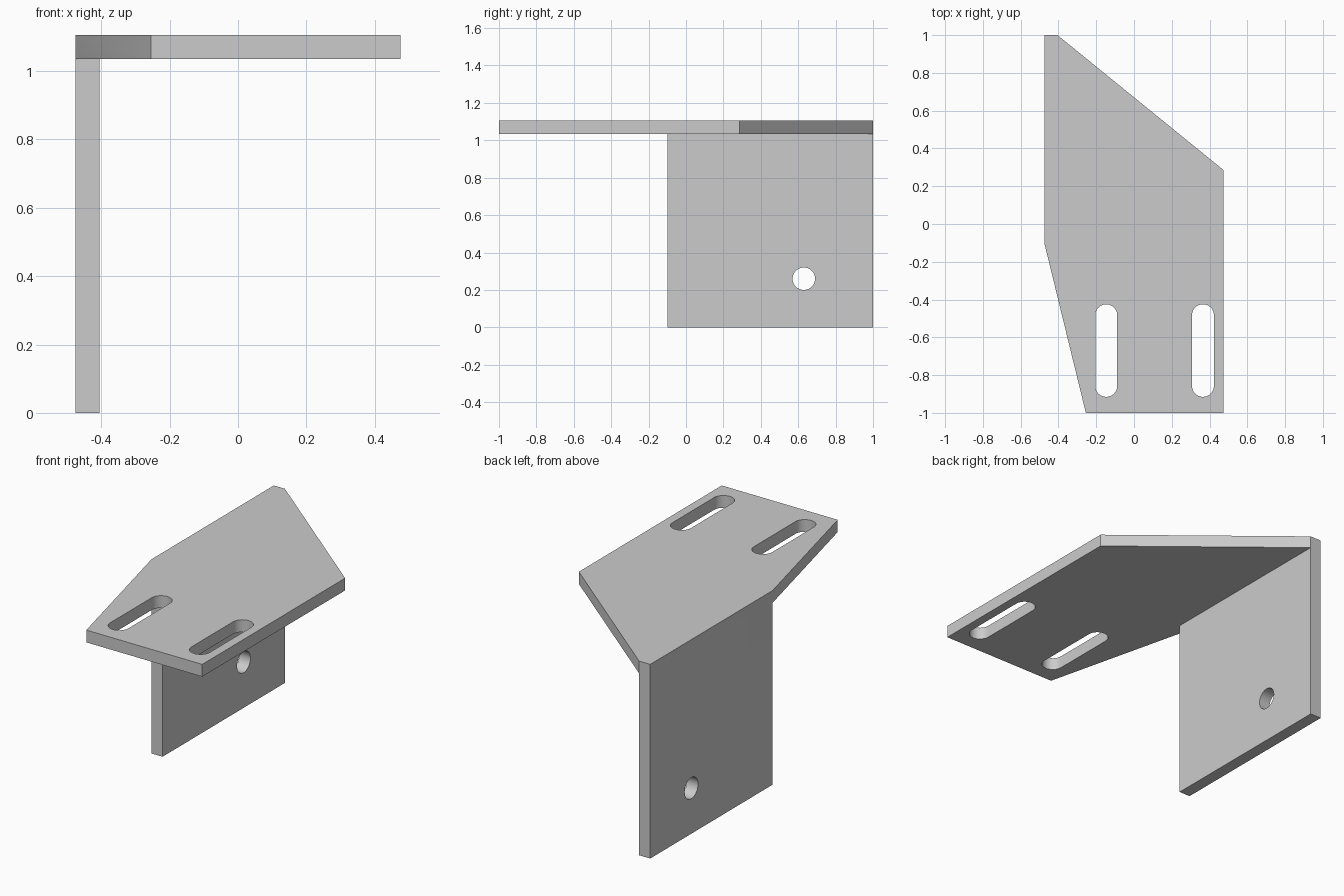
import bpy, bmesh
from math import pi, cos, sin
from mathutils import Vector

cube = bpy.data.objects.get("Cube")
if cube:
    bpy.data.objects.remove(cube, do_unlink=True)

steel = bpy.data.materials.new("plain_grey_metal")
steel.use_nodes = True
GREY = (0.6, 0.6, 0.6, 1)
steel.diffuse_color = GREY
steel.node_tree.nodes["Principled BSDF"].inputs["Base Color"].default_value = GREY

TOP, UNDER = 1.105, 1.035      # plate surfaces
OUTER, INNER = -0.475, -0.405  # wall surfaces
WALL_FRONT = -0.1


def make_object(name, bm):
    bmesh.ops.recalc_face_normals(bm, faces=bm.faces)
    mesh = bpy.data.meshes.new(name)
    bm.to_mesh(mesh)
    bm.free()
    mesh.materials.append(steel)
    obj = bpy.data.objects.new(name, mesh)
    bpy.context.collection.objects.link(obj)
    return obj


def extrude(bm, faces, offset):
    """Extrude faces by an offset, keeping the starting faces."""
    new = bmesh.ops.extrude_face_region(bm, geom=faces, use_keep_orig=True)["geom"]
    verts = [v for v in new if isinstance(v, bmesh.types.BMVert)]
    bmesh.ops.translate(bm, vec=offset, verts=verts)


def slot_cutter(name, centre, along, across, radius, half_length=0, steps=24):
    """Rounded slot prism; with no half length it is a round hole."""
    bm = bmesh.new()
    normal = along.cross(across)
    verts = []
    for end in (1, -1):
        for i in range(steps + (1 if half_length else 0)):
            a = pi * i / steps - pi / 2
            p = along * (cos(a) * radius + half_length) + across * sin(a) * radius
            verts.append(bm.verts.new(centre + p * end - normal * 0.1))
    extrude(bm, [bm.faces.new(verts)], normal * 0.2)
    cutter = make_object(name, bm)
    cutter.hide_render = True
    return cutter


# Bracket: cornered top plate with a wall drawn down from one edge
bm = bmesh.new()
wall_front, wall_back, inner_back, inner_front = [
    bm.verts.new((x, y, UNDER)) for x, y in
    ((OUTER, WALL_FRONT), (OUTER, 1), (INNER, 1), (INNER, WALL_FRONT))]
rim = [bm.verts.new((x, y, UNDER)) for x, y in
       ((0.475, 0.285), (0.475, -1), (-0.255, -1))]
wall_foot = bm.faces.new((wall_front, wall_back, inner_back, inner_front))
plate_foot = bm.faces.new((inner_front, inner_back, *rim, wall_front))
extrude(bm, [wall_foot, plate_foot], Vector((0, 0, TOP - UNDER)))
extrude(bm, [wall_foot], Vector((0, 0, -UNDER)))
bm.faces.remove(wall_foot)
bmesh.ops.dissolve_limit(bm, angle_limit=0.01, verts=bm.verts, edges=bm.edges)
bracket = make_object("angle_bracket", bm)

# Two mounting slots in the plate and one bolt hole in the wall
X, Y, Z = Vector((1, 0, 0)), Vector((0, 1, 0)), Vector((0, 0, 1))
cutters = [slot_cutter("slot_cutter", Vector((x, -0.67, UNDER)), Y, X, 0.058, 0.187)
           for x in (-0.147, 0.365)]
cutters.append(slot_cutter("bolt_hole_cutter", Vector((INNER, 0.63, 0.26)), Y, Z, 0.06))

bpy.ops.object.select_all(action="DESELECT")
bracket.select_set(True)
bpy.context.view_layer.objects.active = bracket
for cutter in cutters:
    cut = bracket.modifiers.new(cutter.name, "BOOLEAN")
    cut.operation, cut.solver, cut.object = "DIFFERENCE", "EXACT", cutter
    bpy.ops.object.modifier_apply(modifier=cut.name)
    bpy.data.objects.remove(cutter, do_unlink=True)

bpy.ops.object.shade_smooth_by_angle(angle=0.5)
